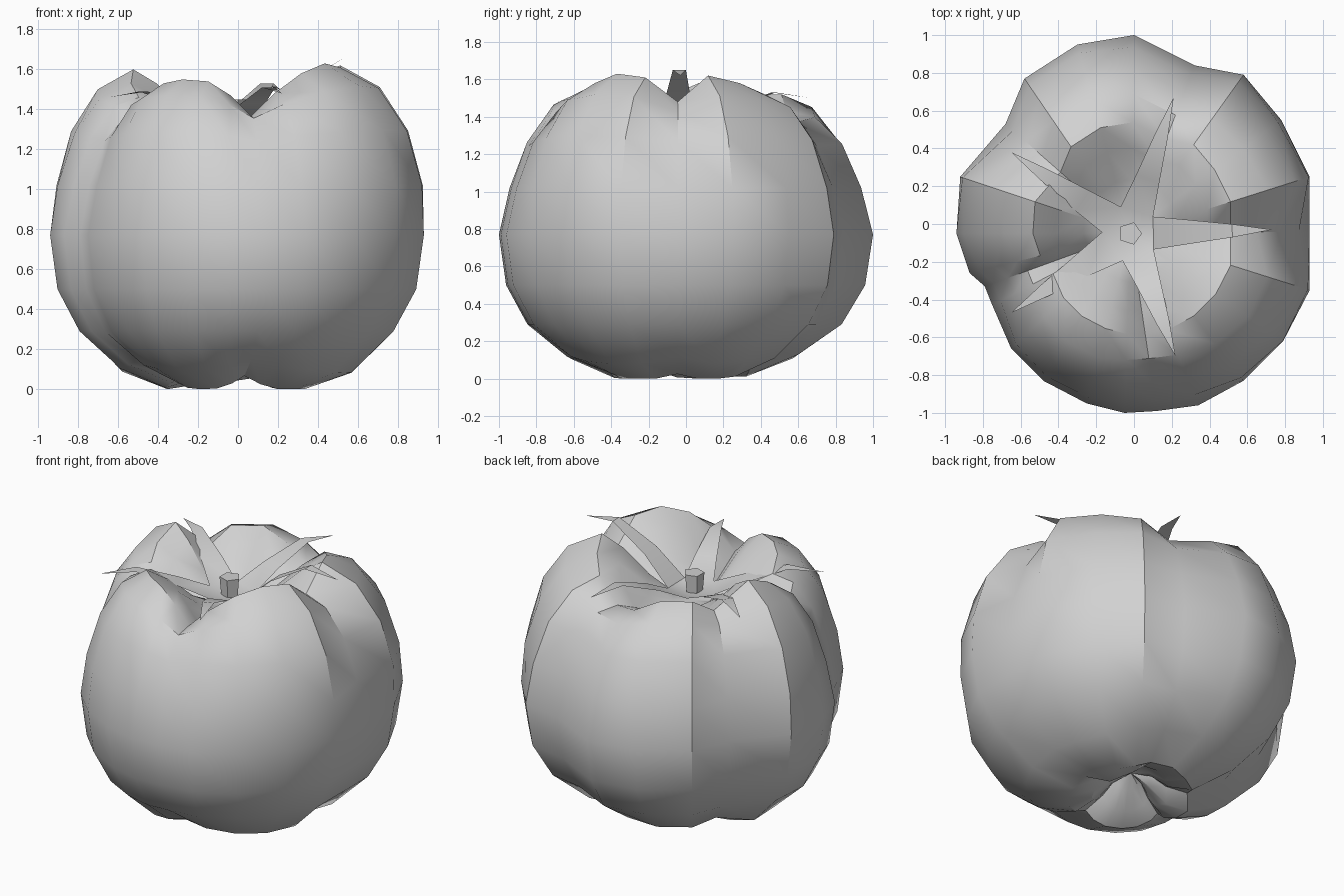
import bpy, bmesh, math
from mathutils import Vector, Matrix

cube = bpy.data.objects.get("Cube")
if cube:
    bpy.data.objects.remove(cube, do_unlink=True)

grey = bpy.data.materials.new("plain_grey")
grey.use_nodes = True
grey.diffuse_color = (0.64, 0.64, 0.64, 1)
grey.node_tree.nodes["Principled BSDF"].inputs["Base Color"].default_value = (0.64, 0.64, 0.64, 1)


def finish(name, bm, angle):
    """Turn a bmesh into a shaded, coloured object."""
    bmesh.ops.recalc_face_normals(bm, faces=bm.faces[:])
    mesh = bpy.data.meshes.new(name)
    bm.to_mesh(mesh)
    bm.free()
    mesh.materials.append(grey)
    obj = bpy.data.objects.new(name, mesh)
    bpy.context.collection.objects.link(obj)
    bpy.ops.object.select_all(action="DESELECT")
    obj.select_set(True)
    bpy.context.view_layer.objects.active = obj
    bpy.ops.object.shade_smooth_by_angle(angle=math.radians(angle))
    return obj


core = Vector((-0.02, -0.05, 0))

# Lobed outline of the fruit: x, y and the height of the shoulder there
outline = [
    (.93, .25, 1.62), (.93, -.04, 1.48), (.93, -.35, 1.61), (.79, -.62, 1.63),
    (.58, -.83, 1.58), (.34, -.96, 1.48), (.12, -.99, 1.36), (-.05, -1, 1.47),
    (-.25, -.95, 1.54), (-.48, -.83, 1.55), (-.65, -.66, 1.53), (-.75, -.43, 1.47),
    (-.79, -.33, 1.37), (-.87, -.26, 1.46), (-.94, -.05, 1.53), (-.92, .25, 1.6),
    (-.68, .53, 1.43), (-.58, .77, 1.52), (-.30, .95, 1.52), (0, 1, 1.43),
    (.32, .84, 1.38), (.58, .79, 1.52), (.78, .55, 1.58),
]

# Cross-section: share of the radius, height, pull of the shoulder height,
# and how much further the tall lobes swell
section = [
    (.12, .13, -.3, 0), (.23, .04, -.4, 0), (.37, 0, -.35, 0), (.62, .1, -.25, 0),
    (.84, .29, 0, 0), (.96, .5, 0, 0), (1, .77, 0, 0), (.975, 1.02, 0, .4),
    (.89, 1.29, .2, .6), (.745, 1.5, .6, .6), (.56, 1.6, 1, 0), (.43, 1.53, .9, 0),
    (.27, 1.39, .55, 0), (.12, 1.28, 0, 0),
]

# Fruit body: rings lofted from the outline through the cross-section
bm = bmesh.new()
rings = []
for share, height, pull, swell in section:
    ring = []
    level = 1.6 if pull > 0 else 1.55
    for x, y, top in outline:
        p = core.lerp(Vector((x, y, 0)), share * (1 + swell * (max(top, 1.48) - 1.57)))
        p.z = height + pull * (top - level)
        ring.append(bm.verts.new((p.x, p.y, max(p.z, 0))))
    rings.append(ring)
count = len(outline)
for low, high in zip(rings, rings[1:]):
    for i in range(count):
        j = (i + 1) % count
        bm.faces.new((low[i], low[j], high[j], high[i]))
for ring, height in ((rings[0], .18), (rings[-1], 1.27)):
    tip = bm.verts.new((core.x, core.y, height))
    for i in range(count):
        bm.faces.new((ring[i], ring[(i + 1) % count], tip))
finish("fruit_body", bm, 34)

# Leafy star: five pointed sepals around a small disc
tips = [(.73, -.03, 1.62), (.21, .67, 1.5), (-.65, .38, 1.49),
        (-.65, -.47, 1.46), (.22, -.70, 1.48)]
bm = bmesh.new()
hub = bm.verts.new((core.x, core.y, 1.33))
angles = [math.atan2(y - core.y, x - core.x) for x, y, z in tips]
valleys = []
for a in angles:
    b = a - math.pi / 5
    valleys.append(bm.verts.new((core.x + .15 * math.cos(b), core.y + .15 * math.sin(b), 1.35)))
for i, tip in enumerate(tips):
    a = angles[i]
    side = Vector((-math.sin(a), math.cos(a), 0))
    end = Vector(tip)
    right, left = valleys[i], valleys[(i + 1) % 5]
    bm.faces.new((hub, right, left))
    for share, width, height in ((.4, .065, 1.34 + .6 * (end.z - 1.33)), (.72, .035, end.z + .03)):
        mid = core.lerp(end, share)
        mid.z = height
        new_right = bm.verts.new(mid - side * width)
        new_left = bm.verts.new(mid + side * width)
        bm.faces.new((right, new_right, new_left, left))
        right, left = new_right, new_left
    bm.faces.new((right, bm.verts.new(end), left))
finish("leafy_star", bm, 32)

# Short five-sided stem
bm = bmesh.new()
bmesh.ops.create_cone(bm, cap_ends=True, segments=5, radius1=.05, radius2=.062, depth=.14)
bmesh.ops.rotate(bm, verts=bm.verts[:], matrix=Matrix.Rotation(-math.pi / 2, 3, "Z"))
bmesh.ops.translate(bm, verts=bm.verts[:], vec=(core.x, core.y, 1.38))
finish("stem", bm, 30)
